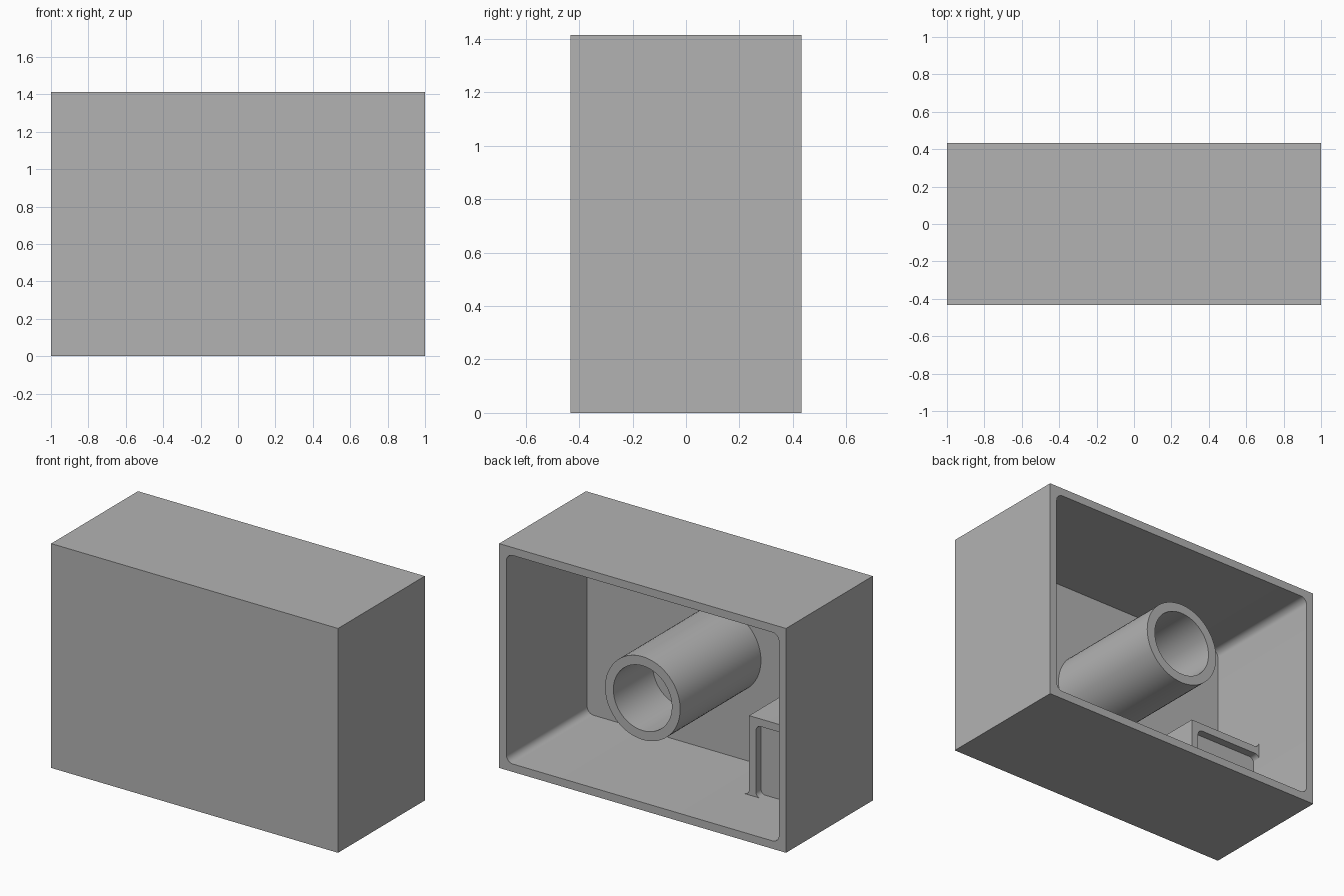
import bpy, bmesh
from math import cos, sin, pi, radians

cube = bpy.data.objects.get("Cube")
if cube:
    bpy.data.objects.remove(cube, do_unlink=True)

grey = bpy.data.materials.new("plain grey")
grey.use_nodes = True
grey.diffuse_color = (0.45, 0.45, 0.45, 1)
grey.node_tree.nodes["Principled BSDF"].inputs["Base Color"].default_value = (0.45, 0.45, 0.45, 1)

HALF_X, HALF_Y, HEIGHT = 1.0, 0.432, 1.414
WALL, FRONT_WALL = 0.05, 0.06
INNER_FRONT = -HALF_Y + FRONT_WALL
EMBED = INNER_FRONT - 0.02


def arc(cx, cz, r, start, end, steps=8):
    angles = [radians(start + (end - start) * i / steps) for i in range(steps + 1)]
    return [(cx + r * cos(a), cz + r * sin(a)) for a in angles]


def rounded_rect(x0, x1, z0, z1, r):
    return (arc(x1 - r, z1 - r, r, 0, 90) + arc(x0 + r, z1 - r, r, 90, 180)
            + arc(x0 + r, z0 + r, r, 180, 270) + arc(x1 - r, z0 + r, r, 270, 360))


def circle(r, z, sides=64):
    return [(r * cos(2 * pi * i / sides), z + r * sin(2 * pi * i / sides)) for i in range(sides)]


def prism(name, profile, y0, y1):
    """Extrude an x-z profile from y0 to y1."""
    bm = bmesh.new()
    face = bm.faces.new([bm.verts.new((x, y0, z)) for x, z in profile])
    new = bmesh.ops.extrude_face_region(bm, geom=[face])["geom"]
    bmesh.ops.translate(bm, vec=(0, y1 - y0, 0),
                        verts=[v for v in new if isinstance(v, bmesh.types.BMVert)])
    bmesh.ops.recalc_face_normals(bm, faces=bm.faces)
    mesh = bpy.data.meshes.new(name)
    bm.to_mesh(mesh)
    bm.free()
    mesh.materials.append(grey)
    obj = bpy.data.objects.new(name, mesh)
    bpy.context.collection.objects.link(obj)
    return obj


def activate(obj):
    bpy.ops.object.select_all(action='DESELECT')
    obj.select_set(True)
    bpy.context.view_layer.objects.active = obj


def hollow(obj, cutter):
    """Cut a recess, remove the cutter and shade the rounded walls."""
    cutter.hide_render = True
    mod = obj.modifiers.new("recess", 'BOOLEAN')
    mod.operation, mod.solver, mod.object = 'DIFFERENCE', 'EXACT', cutter
    activate(obj)
    bpy.ops.object.modifier_apply(modifier=mod.name)
    bpy.data.objects.remove(cutter, do_unlink=True)
    bpy.ops.object.shade_smooth_by_angle(angle=radians(30))


# Housing, open at the back
housing = prism("housing", [(-HALF_X, 0), (HALF_X, 0), (HALF_X, HEIGHT), (-HALF_X, HEIGHT)],
                -HALF_Y, HALF_Y)
hollow(housing, prism("housing_cutter",
                      rounded_rect(-HALF_X + WALL, HALF_X - WALL, WALL, HEIGHT - WALL, 0.045),
                      INNER_FRONT, HALF_Y + 0.1))

# Central tube with a blind bore
tube = prism("central_tube", circle(0.262, HEIGHT / 2), EMBED, HALF_Y)
hollow(tube, prism("bore_cutter", circle(0.204, HEIGHT / 2), 0.04, HALF_Y + 0.1))

# Corner block, filleted into the floor and side wall
SIDE, TOP, R = -0.44, 0.55, 0.033
INNER_X = -HALF_X + WALL
sunk_x, sunk_z = INNER_X - 0.02, WALL - 0.02
block_profile = ([(sunk_x, sunk_z), (SIDE + R, sunk_z)]
                 + arc(SIDE + R, WALL + R, R, 270, 180)
                 + [(SIDE, TOP)]
                 + arc(INNER_X + R, TOP + R, R, 270, 180)
                 + [(sunk_x, TOP + R)])
block = prism("corner_block", block_profile, EMBED, 0)
hollow(block, prism("pocket_cutter",
                    rounded_rect(INNER_X - 0.002, SIDE - 0.048, WALL - 0.002, TOP - 0.048, R),
                    -0.05, 0.1))
